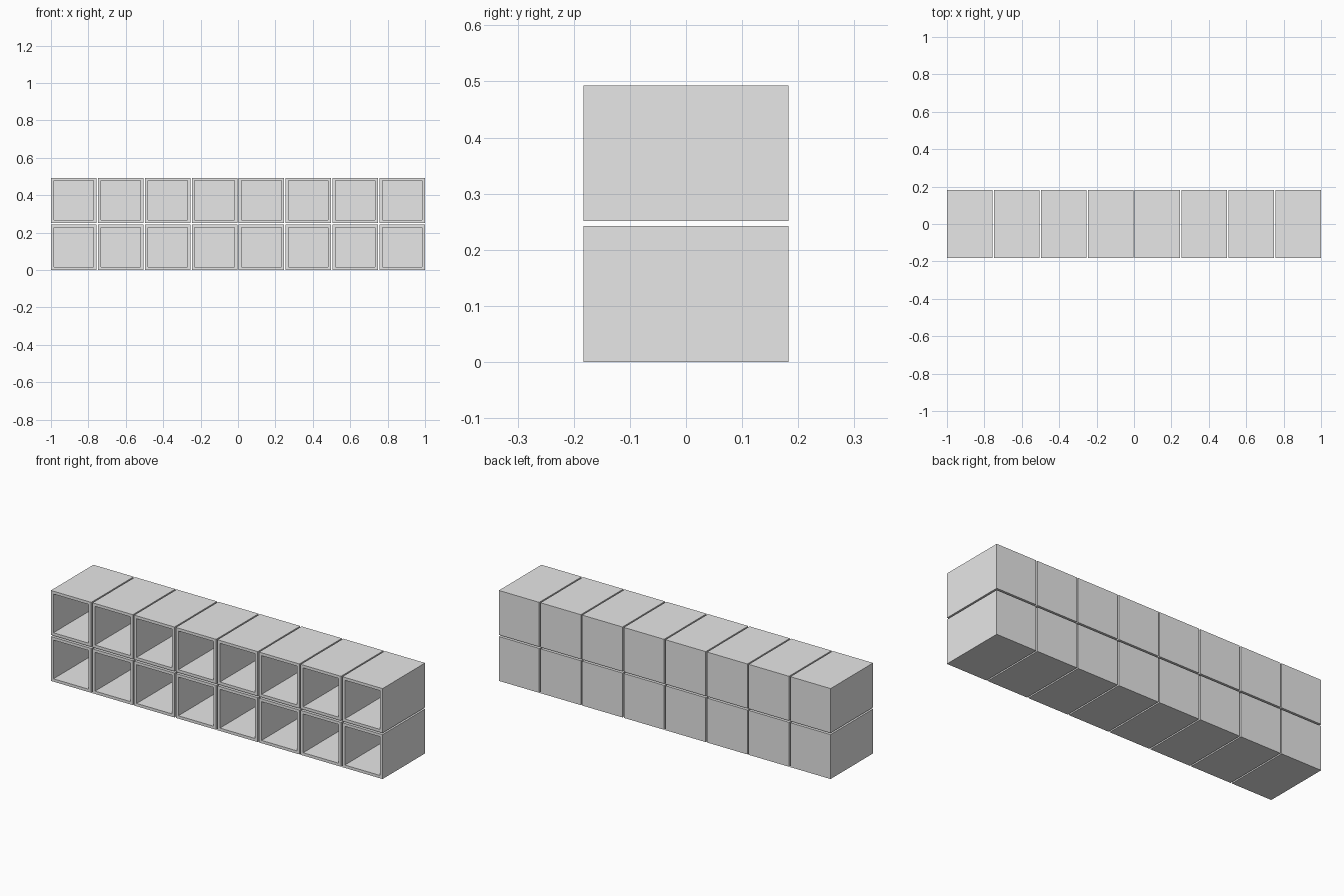
import bpy
import bmesh
from mathutils import Vector

COLUMNS, ROWS = 8, 2
WIDTH, DEPTH, HEIGHT = 0.243, 0.366, 0.242
PITCH = 0.251
WALL = 0.0155

if "Cube" in bpy.data.objects:
    bpy.data.objects.remove(bpy.data.objects["Cube"], do_unlink=True)

# Single plain grey finish
grey = bpy.data.materials.new("light grey")
grey.use_nodes = True
colour = (0.8, 0.8, 0.8, 1)
grey.diffuse_color = colour
grey.node_tree.nodes["Principled BSDF"].inputs["Base Color"].default_value = colour


def make_cubby_mesh():
    """Box with an open front, even walls and a closed back."""
    bm = bmesh.new()
    bmesh.ops.create_cube(bm, size=1)
    bmesh.ops.scale(bm, vec=Vector((WIDTH, DEPTH, HEIGHT)), verts=bm.verts)
    bm.normal_update()
    front = min(bm.faces, key=lambda f: f.calc_center_median().y)
    # Front rim
    bmesh.ops.inset_region(bm, faces=[front], thickness=WALL, use_even_offset=True)
    # Recess with its own back panel
    recess = bmesh.ops.extrude_discrete_faces(bm, faces=[front])["faces"][0]
    bmesh.ops.translate(bm, vec=Vector((0, DEPTH - WALL, 0)), verts=recess.verts)
    bmesh.ops.recalc_face_normals(bm, faces=bm.faces)
    mesh = bpy.data.meshes.new("cubby")
    bm.to_mesh(mesh)
    bm.free()
    mesh.materials.append(grey)
    return mesh


# Two rows of separate cubbies sharing one mesh
cubby_mesh = make_cubby_mesh()
for row, level in enumerate(("lower", "upper")):
    for column in range(COLUMNS):
        cubby = bpy.data.objects.new(f"{level}_cubby_{column + 1}", cubby_mesh)
        cubby.location = ((column - (COLUMNS - 1) / 2) * PITCH, 0,
                          HEIGHT / 2 + row * PITCH)
        bpy.context.collection.objects.link(cubby)
